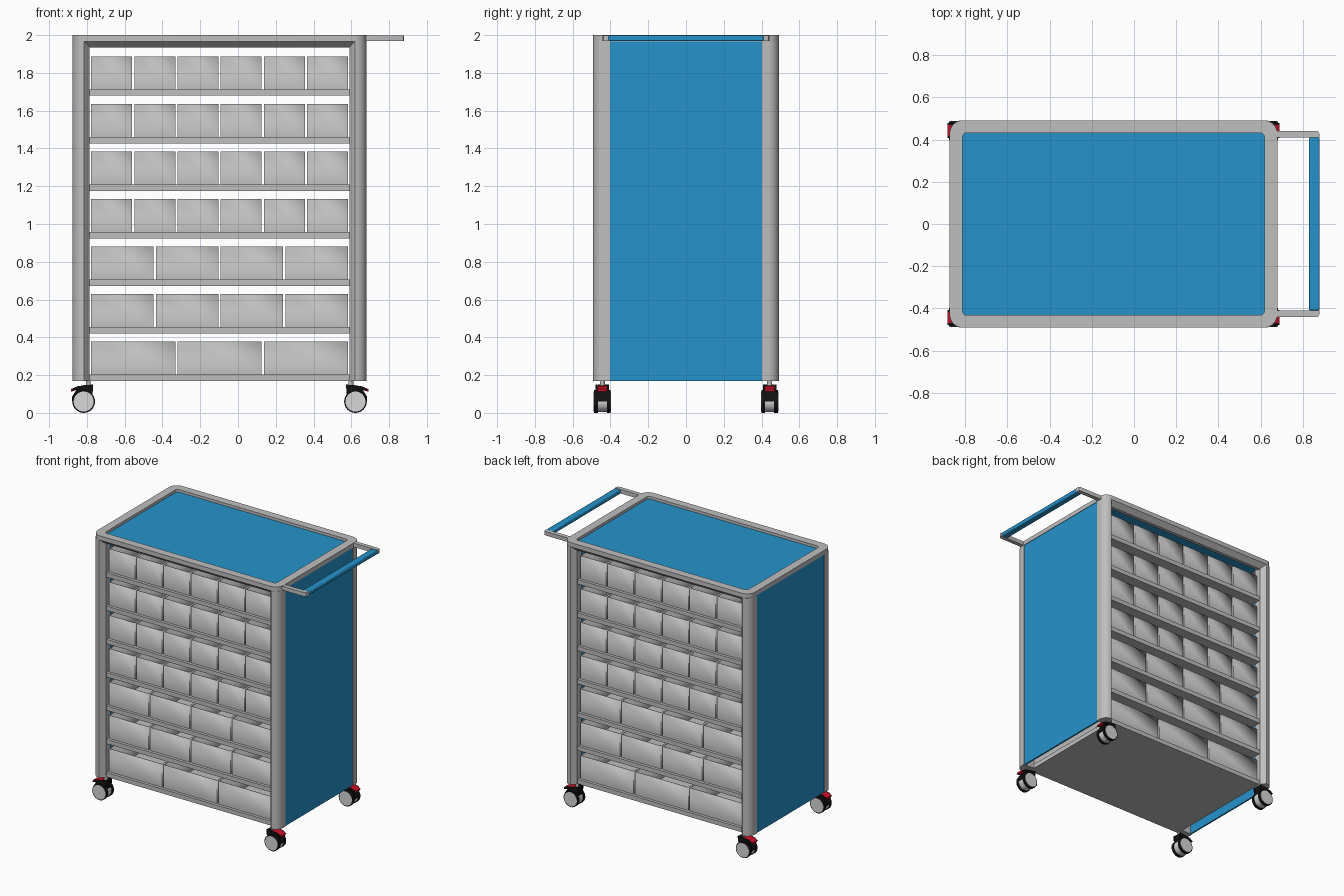
import bpy, bmesh, math
from mathutils import Vector

default = bpy.data.objects.get("Cube")
if default:
    bpy.data.objects.remove(default, do_unlink=True)


def material(name, rgb):
    m = bpy.data.materials.new(name)
    m.use_nodes = True
    m.diffuse_color = (*rgb, 1)
    m.node_tree.nodes["Principled BSDF"].inputs["Base Color"].default_value = (*rgb, 1)
    return m


GREY = material("frame grey", (0.52, 0.52, 0.52))
BLUE = material("panel blue", (0.018, 0.29, 0.6))
LIGHT = material("wheel light grey", (0.68, 0.68, 0.68))
BLACK = material("caster black", (0.006, 0.006, 0.006))
RED = material("brake red", (0.6, 0.005, 0.02))


def finish(name, bm, mat):
    bmesh.ops.recalc_face_normals(bm, faces=bm.faces)
    mesh = bpy.data.meshes.new(name)
    bm.to_mesh(mesh)
    bm.free()
    mesh.materials.append(mat)
    ob = bpy.data.objects.new(name, mesh)
    bpy.context.collection.objects.link(ob)
    return ob


def box(name, lo, hi, mat, bevel=0, open_top=False):
    lo, hi = Vector(lo), Vector(hi)
    bm = bmesh.new()
    bmesh.ops.create_cube(bm, size=1)
    bmesh.ops.scale(bm, vec=hi - lo, verts=bm.verts)
    bmesh.ops.translate(bm, vec=(lo + hi) / 2, verts=bm.verts)
    if open_top:
        bm.normal_update()
        bmesh.ops.delete(bm, geom=[f for f in bm.faces if f.normal.z > 0.9], context='FACES')
    ob = finish(name, bm, mat)
    if bevel:
        mod = ob.modifiers.new("soft edges", 'BEVEL')
        mod.width, mod.segments = bevel, 2
    if open_top:
        mod = ob.modifiers.new("wall thickness", 'SOLIDIFY')
        mod.thickness = 0.006
    return ob


def prism(name, points, axis, start, end, mat):
    """Extrude a 2D outline along an axis (x: y,z  y: x,z  z: x,y)."""
    i = "xyz".index(axis)

    def place(p, t):
        c = list(p)
        c.insert(i, t)
        return c
    bm = bmesh.new()
    face = bm.faces.new([bm.verts.new(place(p, start)) for p in points])
    out = bmesh.ops.extrude_face_region(bm, geom=[face])
    move = Vector(place((0, 0), end - start))
    bmesh.ops.translate(bm, vec=move, verts=[g for g in out["geom"] if isinstance(g, bmesh.types.BMVert)])
    return finish(name, bm, mat)


def cylinder(name, centre, radius, length, axis, mat, sides=32):
    i = "xyz".index(axis)
    u, v = [c for k, c in enumerate(centre) if k != i]
    ring = [(u + radius * math.cos(math.tau * k / sides),
             v + radius * math.sin(math.tau * k / sides)) for k in range(sides)]
    return prism(name, ring, axis, centre[i] - length / 2, centre[i] + length / 2, mat)


def rounded_rect(cx, hx, hy, r, steps=8):
    pts = []
    for q, (sx, sy) in enumerate([(1, 1), (-1, 1), (-1, -1), (1, -1)]):
        for k in range(steps + 1):
            a = math.pi / 2 * (q + k / steps)
            pts.append((cx + sx * (hx - r) + r * math.cos(a), sy * (hy - r) + r * math.sin(a)))
    return pts


CX, HX, HY = -0.0975, 0.7775, 0.492
BASE, RIM, TOP = 0.17, 1.967, 2.0
LEFT, RIGHT = CX - HX + 0.09, CX + HX - 0.09

# Top rim: ring between two rounded rectangles
bm = bmesh.new()
loops = []
for pts in (rounded_rect(CX, HX, HY, 0.065), rounded_rect(CX, HX - 0.062, HY - 0.06, 0.02)):
    for z in (RIM, TOP):
        loops.append([bm.verts.new((x, y, z)) for x, y in pts])
n = len(loops[0])
for a, b in ((0, 1), (1, 3), (3, 2), (2, 0)):
    for k in range(n):
        j = (k + 1) % n
        bm.faces.new((loops[a][k], loops[a][j], loops[b][j], loops[b][k]))
finish("top_rim", bm, GREY)
prism("worktop", rounded_rect(CX, HX - 0.06, HY - 0.058, 0.02), "z", 1.969, 1.98, BLUE)

# Corner posts: rounded outside, chamfered inside
R = 0.06
profile = [(0, 0.09)]
profile += [(R - R * math.cos(math.pi / 2 * k / 8), R - R * math.sin(math.pi / 2 * k / 8)) for k in range(9)]
profile += [(0.09, 0.035), (0.09, 0.09)]
for sx in (-1, 1):
    for sy in (-1, 1):
        pts = [(CX + sx * (HX - u), sy * (HY - v)) for u, v in profile]
        prism("corner_post", pts, "z", BASE, RIM, GREY)

# Chamfered beams under the long edges of the rim
for s in (-1, 1):
    beam = [(s * HY, RIM), (s * 0.455, 1.935), (s * 0.43, 1.935), (s * 0.43, RIM)]
    prism("top_beam", beam, "x", LEFT - 0.035, RIGHT + 0.035, GREY)

# Side panels
for s in (-1, 1):
    xs = sorted((CX + s * (HX - 0.004), CX + s * (HX - 0.016)))
    box("side_panel", (xs[0], -0.41, BASE), (xs[1], 0.41, RIM), BLUE)

# Shelves with open bins
PITCH = 0.2515
for row, count in enumerate((3, 4, 4, 6, 6, 6, 6)):
    z = BASE + PITCH * row
    box("base_shelf" if row == 0 else "shelf", (LEFT, -0.45, z), (RIGHT, 0.45, z + 0.033), GREY)
    step = (RIGHT - LEFT - 0.004) / count
    for k in range(count):
        x = LEFT + 0.002 + step * k
        box("bin", (x + 0.006, -0.43, z + 0.034), (x + step - 0.006, 0.43, z + 0.208), GREY, open_top=True)

# Push handle
for s in (-1, 1):
    ys = sorted((s * 0.41, s * 0.442))
    arm = [(0.66, s * 0.41), (0.88, s * 0.41), (0.88, s * 0.425), (0.875, s * 0.437),
           (0.863, s * 0.442), (0.66, s * 0.442)]
    prism("handle_arm", arm, "z", 1.969, 1.999, GREY)
box("handle_grip", (0.83, -0.41, 1.969), (0.88, 0.41, 1.999), BLUE, bevel=0.006)

# Casters with twin wheels and brake pedals
for d, wx in ((-1, -0.817), (1, 0.622)):
    for y in (-0.443, 0.443):
        cylinder("caster_stem", (wx - d * 0.024, y, 0.16), 0.013, 0.04, "z", GREY, 16)
        cylinder("wheel_hub", (wx, y, 0.06), 0.055, 0.05, "y", LIGHT)
        for s in (-1, 1):
            cylinder("tyre", (wx, y + s * 0.034, 0.06), 0.06, 0.02, "y", BLACK)
            cylinder("wheel_cap", (wx, y + s * 0.0445, 0.06), 0.053, 0.004, "y", LIGHT)
            cheek = [(-0.03, 0.1), (-0.048, 0.112), (-0.05, 0.15), (0.005, 0.146),
                     (0.045, 0.136), (0.068, 0.118), (0.035, 0.122), (0.0, 0.122)]
            prism("caster_cheek", [(wx + d * u, v) for u, v in cheek], "y",
                  y + s * 0.026, y + s * 0.036, BLACK)
        hood = [(-0.05, 0.06), (-0.045, 0.15), (0.0, 0.14), (0.04, 0.12), (0.062, 0.085), (0.062, 0.06)]
        prism("caster_hood", [(wx + d * u, v) for u, v in hood], "y", y - 0.024, y + 0.024, BLACK)
        pedal = [(-0.01, 0.146), (0.03, 0.142), (0.068, 0.126), (0.068, 0.112), (0.03, 0.124), (-0.01, 0.13)]
        prism("brake_pedal", [(wx + d * u, v) for u, v in pedal], "y", y - 0.026, y + 0.026, RED)

# Smooth the rounded surfaces, keep edges sharp
bpy.ops.object.select_all(action='DESELECT')
for ob in bpy.context.scene.objects:
    if ob.type == 'MESH':
        ob.select_set(True)
        bpy.context.view_layer.objects.active = ob
bpy.ops.object.shade_smooth_by_angle(angle=math.radians(30))
